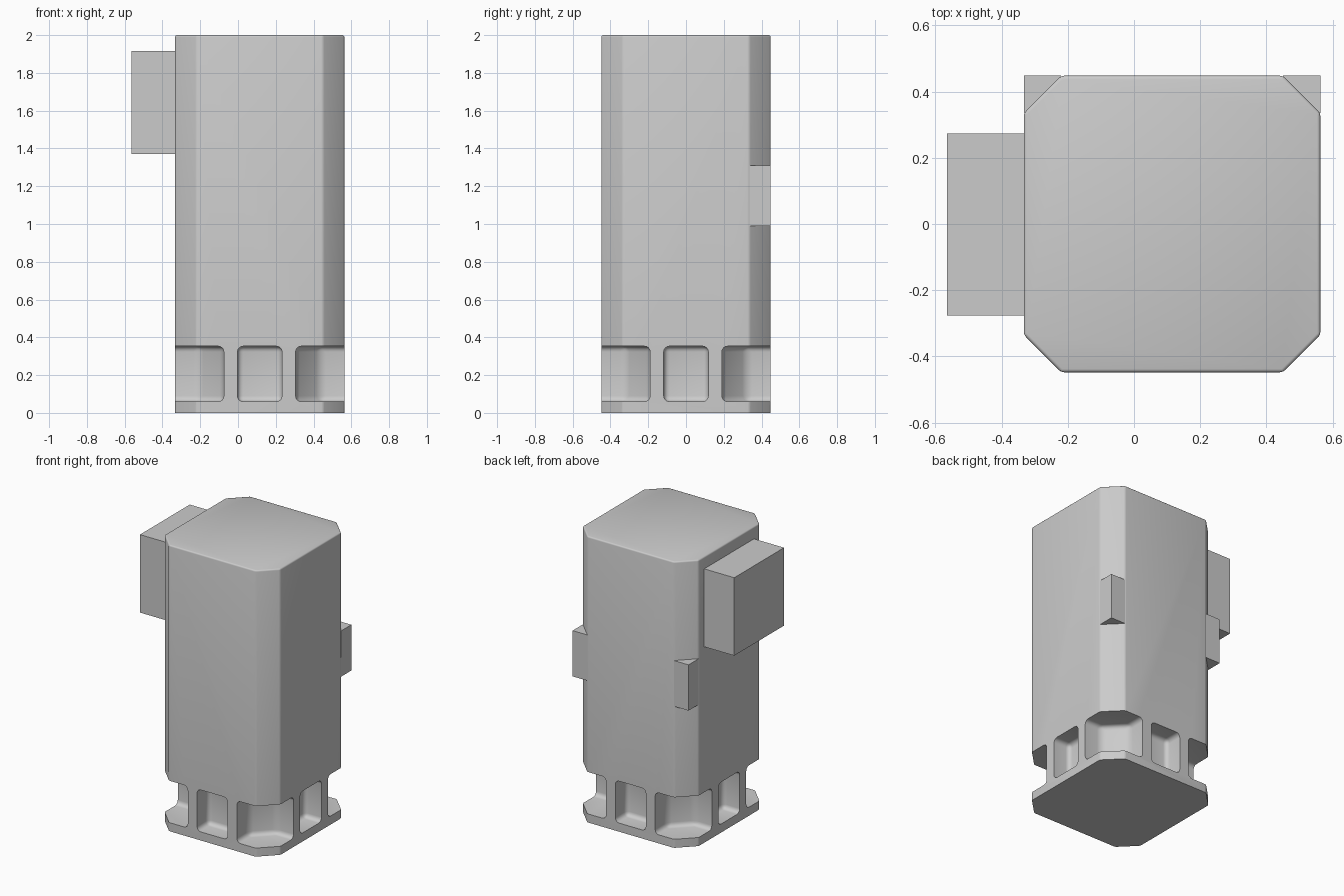
import bpy, bmesh
from math import radians
from mathutils import Matrix, Vector

cube = bpy.data.objects.get("Cube")
if cube:
    bpy.data.objects.remove(cube)

grey = bpy.data.materials.new("plain_grey")
grey.use_nodes = True
grey.diffuse_color = (0.6, 0.6, 0.6, 1)
grey.node_tree.nodes["Principled BSDF"].inputs["Base Color"].default_value = (0.6, 0.6, 0.6, 1)

CX = 0.115        # body axis
HALF = 0.448      # half width of the body
FLAT = 0.335      # half width of each flat face
INNER = 0.32      # distance from axis to pocket floors
GAP = 0.19        # where corner pockets begin
Z_LOW, Z_HIGH = 0.06, 0.353


def prism(name, outline, z0, z1, turn=0, round_edges=None, radius=0.0, segments=3):
    """Extrude a plan outline, optionally round edges, turn it about the body axis."""
    bm = bmesh.new()
    base = bm.faces.new([bm.verts.new((x, y, z0)) for x, y in outline])
    top = bmesh.ops.extrude_face_region(bm, geom=[base])["geom"]
    lift = [v for v in top if isinstance(v, bmesh.types.BMVert)]
    bmesh.ops.translate(bm, verts=lift, vec=(0, 0, z1 - z0))
    bmesh.ops.recalc_face_normals(bm, faces=bm.faces)
    if round_edges:
        chosen = [e for e in bm.edges if round_edges(e)]
        bmesh.ops.bevel(bm, geom=chosen, offset=radius, segments=segments,
                        profile=0.5, affect='EDGES', clamp_overlap=True)
    bmesh.ops.transform(bm, verts=bm.verts, matrix=Matrix.Translation((CX, 0, 0))
                        @ Matrix.Rotation(radians(turn), 4, 'Z'))
    mesh = bpy.data.meshes.new(name)
    bm.to_mesh(mesh)
    bm.free()
    mesh.materials.append(grey)
    obj = bpy.data.objects.new(name, mesh)
    bpy.context.collection.objects.link(obj)
    return obj


def rect(x0, x1, y0, y1):
    return [(x0, y0), (x1, y0), (x1, y1), (x0, y1)]


# Tall chamfered body with softened upright and top edges
octagon = [(-FLAT, -HALF), (FLAT, -HALF), (HALF, -FLAT), (HALF, FLAT),
           (FLAT, HALF), (-FLAT, HALF), (-HALF, FLAT), (-HALF, -FLAT)]
body = prism("body", octagon, 0, 2, radius=0.01,
             round_edges=lambda e: max(v.co.z for v in e.verts) > 1)

# Rounded pockets around the foot: one per face and one per corner
face_pocket = rect(-0.118, 0.118, -0.6, -INNER)
corner_pocket = [(GAP, -0.6), (0.6, -0.6), (0.6, -GAP), (INNER, -GAP), (GAP, -INNER)]
for turn in range(0, 360, 90):
    for outline in (face_pocket, corner_pocket):
        cutter = prism("pocket_cutter", outline, Z_LOW, Z_HIGH, turn,
                       lambda e: True, 0.03, 4)
        cutter.hide_render = True
        cut = body.modifiers.new("pocket", 'BOOLEAN')
        cut.operation = 'DIFFERENCE'
        cut.solver = 'EXACT'
        cut.object = cutter
        bpy.context.view_layer.objects.active = body
        bpy.ops.object.modifier_apply(modifier=cut.name)
        bpy.data.objects.remove(cutter)

bpy.ops.object.select_all(action='DESELECT')
body.select_set(True)
bpy.context.view_layer.objects.active = body
bpy.ops.object.shade_smooth_by_angle(angle=radians(35))

# Box on the right side
prism("side_box", rect(-0.565 - CX, -HALF + 0.005, -0.276, 0.274), 1.37, 1.915)

# Square blocks filling the two back corners
prism("left_back_block", rect(FLAT, HALF, FLAT, HALF), 0.99, 1.31)
prism("right_back_block", rect(-HALF, -FLAT, FLAT, HALF), 0.99, 1.31)
